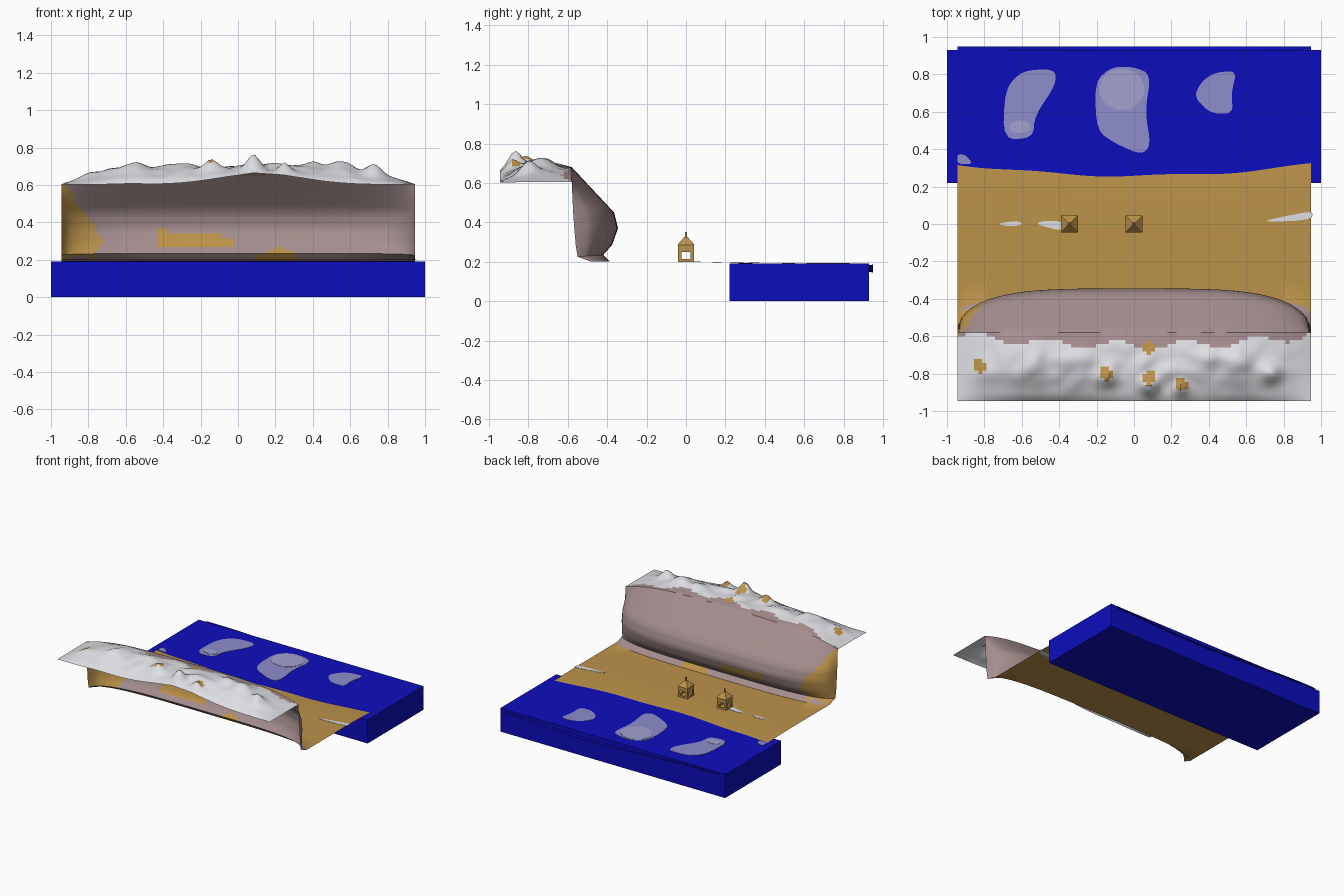
import bpy, bmesh, math
from mathutils import Vector, noise

if "Cube" in bpy.data.objects:
    bpy.data.objects.remove(bpy.data.objects["Cube"])


def material(name, r, g, b):
    m = bpy.data.materials.new(name)
    m.diffuse_color = (r, g, b, 1)
    m.use_nodes = True
    m.node_tree.nodes["Principled BSDF"].inputs["Base Color"].default_value = m.diffuse_color
    return m


SNOW = material("snow", .73, .73, .77)
ROCK = material("rock", .376, .27, .27)
SAND = material("sand", .50, .29, .068)
BLUE = material("water_blue", .004, .004, .515)
ICE = material("pale_ice", .27, .27, .60)
ICE2 = material("bright_ice", .36, .36, .62)

HALF = 0.945
PEAKS = [(-.14, -.82, .06, .045), (.08, -.87, .075, .045), (.25, -.88, .05, .035),
         (.56, -.76, .045, .08), (.73, -.8, .06, .05), (-.58, -.76, .035, .13),
         (.4, -.72, .025, .06), (-.3, -.75, .02, .08), (-.8, -.8, .02, .06)]
CENTRE = [(-.58, .68), (-.365, .45), (-.345, .37), (-.375, .285), (-.42, .235), (-.385, .2)]
EDGE = [(-.58, .605), (-.573, .45), (-.567, .37), (-.56, .285), (-.55, .225), (-.48, .2)]


def mesh_object(name, bm, mats):
    me = bpy.data.meshes.new(name)
    bm.to_mesh(me)
    bm.free()
    for m in mats:
        me.materials.append(m)
    ob = bpy.data.objects.new(name, me)
    bpy.context.collection.objects.link(ob)
    return ob


def lerp(a, b, t):
    return a + (b - a) * t


def shore(x):
    return .258 + .07 * x * x + .006 * math.sin(9 * x)


def snow_height(x, y):
    t = 1 - (abs(x) / HALF) ** 4
    s = (y + HALF) / .365
    front = .602 + .058 * math.exp(-((x - .12) / .32) ** 2)
    z = lerp(front, .605 + .075 * t, math.sqrt(s)) + .03 * math.sin(math.pi * s) * t
    z += sum(h * math.exp(-((x - px) ** 2 + (y - py) ** 2) / r ** 2) for px, py, h, r in PEAKS)
    return z + .02 * t * math.sin(math.pi * s) * noise.noise(Vector((x * 12, y * 12, 0)))


def column(x):
    """Terrain section at x: snow plateau, overhanging cliff, flat beach, sea bed."""
    pts = []
    for i in range(18):
        y = -HALF + .365 * i / 18
        pts.append((y, snow_height(x, y)))
    w = math.sqrt(max(0, 1 - (abs(x) / HALF) ** 4))
    prof = [(lerp(e[0], c[0], w), lerp(e[1], c[1], w * w if i == 0 else w))
            for i, (e, c) in enumerate(zip(EDGE, CENTRE))]
    for i, (a, b) in enumerate(zip(prof, prof[1:])):
        n = 6 if i == 0 else 3
        pts += [(lerp(a[0], b[0], k / n), lerp(a[1], b[1], k / n)) for k in range(n)]
    foot = prof[-1][0]
    for k in range(7):
        pts.append((lerp(foot, shore(x), k / 6), .2 if k < 5 else .2 - .003 * (k - 4)))
    pts += [(shore(x) + .06, .186), (.8, .175), (.95, .165 + .02 * math.cos(3 * x + 2.5))]
    return pts


CLIFF0, BEACH0, SEA0 = 18, 36, 42


def ground_material(row, c):
    x, y, z = c
    if row >= SEA0:
        return 3
    if row >= BEACH0:
        return 2
    if row < CLIFF0:
        if any((x - a) ** 2 + (y - b) ** 2 < .0012
               for a, b in [(-.83, -.76), (.08, -.66), (.08, -.82), (-.15, -.8), (.25, -.86)]):
            return 2
        edge = -.585 - .065 * (1 - x * x) - .025 * math.sin(17 * x)
        return 1 if y > edge else 0
    if x < -.72 - .2 * abs(z - .3) / .3 and not (x < -.8 and y > -.46 and z < .25):
        return 2
    if -.42 < x < -.02 and .27 < z < .36 - .1 * (x + .42):
        return 2
    if abs(x - .2) < .12 and z < .27 - .4 * abs(x - .22):
        return 2
    return 1


# terrain: one folded sheet
bm = bmesh.new()
COLS = 84
grid = []
for i in range(COLS + 1):
    x = -HALF + 2 * HALF * i / COLS
    grid.append([bm.verts.new((x, y, z)) for y, z in column(x)])
for a, b in zip(grid, grid[1:]):
    for r in range(len(a) - 1):
        f = bm.faces.new((a[r], b[r], b[r + 1], a[r + 1]))
        f.material_index = ground_material(r, f.calc_center_median())
terrain = mesh_object("terrain", bm, [SNOW, ROCK, SAND, BLUE])
bpy.context.view_layer.objects.active = terrain
terrain.select_set(True)
bpy.ops.object.shade_smooth_by_angle(angle=math.radians(35))
terrain.select_set(False)

# water block
bm = bmesh.new()
bmesh.ops.create_cube(bm, size=1)
bmesh.ops.scale(bm, vec=(2, .71, .19), verts=bm.verts)
bmesh.ops.translate(bm, vec=(0, .575, .095), verts=bm.verts)
mesh_object("water", bm, [BLUE])


def plate(name, pts, z, mat, thick=.003):
    """Thin rounded patch from a rough outline, by corner cutting."""
    for _ in range(2):
        pts = [(lerp(p[0], q[0], t), lerp(p[1], q[1], t))
               for p, q in zip(pts, pts[1:] + pts[:1]) for t in (.22, .78)]
    bm = bmesh.new()
    face = bm.faces.new([bm.verts.new((x, y, z)) for x, y in pts])
    ext = bmesh.ops.extrude_face_region(bm, geom=[face])
    bmesh.ops.translate(bm, vec=(0, 0, thick),
                        verts=[v for v in ext["geom"] if isinstance(v, bmesh.types.BMVert)])
    bmesh.ops.recalc_face_normals(bm, faces=bm.faces)
    return mesh_object(name, bm, [mat])


def ring(cx, cy, rx, ry, n=10):
    return [(cx + rx * math.cos(2 * math.pi * k / n), cy + ry * math.sin(2 * math.pi * k / n))
            for k in range(n)]


# ice floes on the water
plate("ice_left", [(-.70, .45), (-.54, .46), (-.53, .58), (-.42, .74), (-.42, .83),
                   (-.6, .82), (-.69, .72)], .189, ICE)
plate("ice_middle", [(.04, .37), (.09, .42), (.06, .6), (.09, .8), (0, .84), (-.12, .84),
                     (-.21, .76), (-.2, .5), (-.1, .43)], .189, ICE)
plate("ice_right", [(.32, .68), (.41, .59), (.53, .59), (.52, .7), (.55, .82),
                    (.43, .81), (.36, .76)], .189, ICE)
plate("ice_middle_bright", ring(-.065, .72, .125, .115), .191, ICE2)
plate("ice_left_bright", ring(-.61, .52, .06, .035), .191, ICE2)
plate("ice_shore", [(-.945, .32), (-.86, .32), (-.9, .37), (-.945, .375)], .193, ICE)

# snow streaks on the beach
plate("snow_streak_a", [(-.74, 0), (-.65, -.015), (-.59, 0), (-.63, .018)], .199, SNOW)
plate("snow_streak_b", [(-.53, 0), (-.38, -.04), (-.38, .015), (-.48, .018)], .199, SNOW)
plate("snow_streak_c", [(.67, .01), (.945, .02), (.96, .07), (.82, .045)], .199, SNOW)


# huts: box with window openings, pyramid roof and post
def hut(name, x):
    bm = bmesh.new()
    bmesh.ops.create_cube(bm, size=1)
    bmesh.ops.scale(bm, vec=(.082, .082, .088), verts=bm.verts)
    bmesh.ops.translate(bm, vec=(x, 0, .243), verts=bm.verts)
    walls = [f for f in bm.faces if abs(f.normal.z) < .5]
    bmesh.ops.inset_individual(bm, faces=walls, thickness=.026)
    for v in {v for f in walls for v in f.verts}:
        v.co.z = .215 if v.co.z < .243 else .25
    bmesh.ops.delete(bm, geom=walls, context='FACES')
    for r1, r2, z0, z1 in [(.063, .012, .285, .325), (.008, .006, .32, .352)]:
        cone = bmesh.ops.create_cone(bm, cap_ends=True, segments=4, radius1=r1,
                                     radius2=r2, depth=z1 - z0)["verts"]
        # turn the square cone so its sides face the walls
        for v in cone:
            a = math.atan2(v.co.y, v.co.x)
            q = (math.floor(a / (math.pi / 2) + .01) + .5) * math.pi / 2
            r = math.hypot(v.co.x, v.co.y)
            v.co = Vector((x + r * math.cos(q), r * math.sin(q), v.co.z + (z0 + z1) / 2))
    mesh_object(name, bm, [SAND])


hut("hut_centre", 0)
hut("hut_left", -.345)
